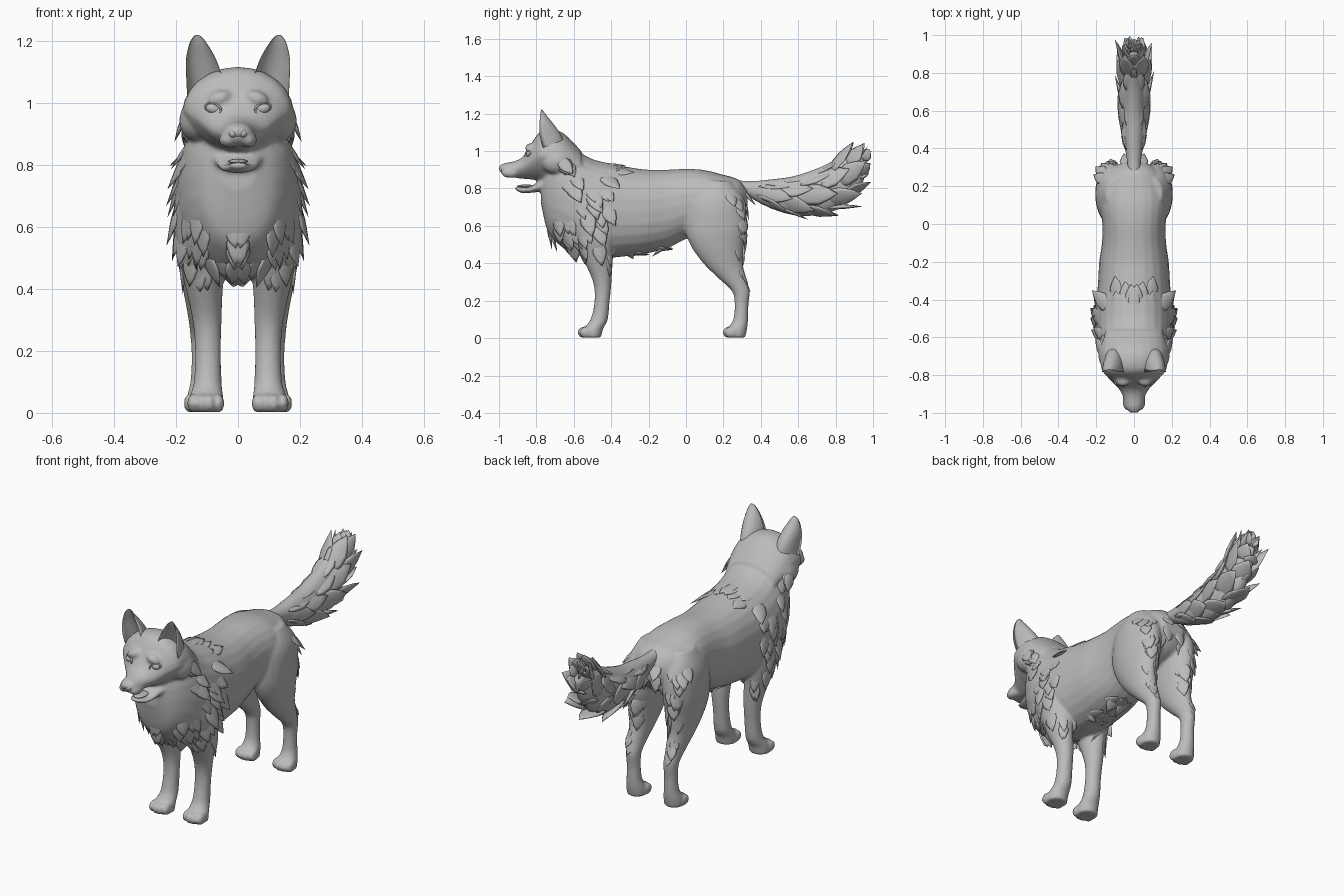
import bpy, bmesh, math, random
from mathutils import Vector, Matrix
from mathutils.bvhtree import BVHTree

random.seed(4)
if "Cube" in bpy.data.objects:
    bpy.data.objects.remove(bpy.data.objects["Cube"])

grey = bpy.data.materials.new("fur_grey")
grey.use_nodes = True
grey.diffuse_color = (0.5, 0.5, 0.5, 1)
grey.node_tree.nodes["Principled BSDF"].inputs["Base Color"].default_value = grey.diffuse_color


def finish(name, bm):
    """Turn a bmesh into a smooth, coloured object."""
    bmesh.ops.recalc_face_normals(bm, faces=bm.faces)
    for f in bm.faces:
        f.smooth = True
    mesh = bpy.data.meshes.new(name)
    bm.to_mesh(mesh)
    bm.free()
    mesh.materials.append(grey)
    obj = bpy.data.objects.new(name, mesh)
    bpy.context.collection.objects.link(obj)
    return obj


def skin(bm, rings):
    """Join rings of points into a capped tube."""
    rows = [[bm.verts.new(p) for p in ring] for ring in rings]
    n = len(rows[0])
    for a, b in zip(rows, rows[1:]):
        for i in range(n):
            j = (i + 1) % n
            bm.faces.new((a[i], a[j], b[j], b[i]))
    bm.faces.new(rows[0])
    bm.faces.new(rows[-1])


def refine(rows, steps=4):
    """Catmull-Rom interpolation of profile rows."""
    out = []
    for i in range(len(rows) - 1):
        p = [Vector(rows[max(0, min(len(rows) - 1, i + k))]) for k in (-1, 0, 1, 2)]
        for s in range(steps):
            t = s / steps
            out.append(p[1] + 0.5 * t * (p[2] - p[0] + t * (
                2 * p[0] - 5 * p[1] + 4 * p[2] - p[3] + t * (3 * (p[1] - p[2]) + p[3] - p[0]))))
    return out + [Vector(rows[-1])]


ANGLES = [math.tau * i / 24 for i in range(24)]


def loft_y(bm, rows, pinch=0, power=1):
    """Rows of y, top z, bottom z, half width; pinch narrows the underside, power < 1 flattens the sides."""
    outline = []
    for a in ANGLES:
        c, s = [math.copysign(abs(v) ** power, v) for v in (math.cos(a), math.sin(a))]
        outline.append((c * (1 - pinch * max(0, -s)), s))
    skin(bm, [[(w * c, y, (t + b) / 2 + (t - b) / 2 * s) for c, s in outline]
              for y, t, b, w in refine(rows)])


def loft_z(bm, rows, side, cup=1):
    """Rows of z, x, front y, back y, half width; cup < 0 hollows the front."""
    rings = []
    for z, x, f, b, w in refine(rows):
        mid, r = ((f + b) / 2, (b - f) / 2) if cup > 0 else (f, b - f)
        rings.append([(side * (x + w * math.cos(a)),
                       mid + r * math.sin(a) * (cup if math.sin(a) < 0 else 1), z) for a in ANGLES])
    skin(bm, rings)


def ball(bm, pos, radii, tilt=0):
    m = Matrix.Translation(pos) @ Matrix.Rotation(tilt, 4, 'Y') @ Matrix.Diagonal((*radii, 1))
    bmesh.ops.create_uvsphere(bm, u_segments=20, v_segments=12, radius=1, matrix=m)


def tuft(bm, base, flow, normal, length, width):
    """A flat, pointed lock of fur that curls a little off the skin."""
    flow = flow.normalized()
    across = flow.cross(normal).normalized()
    up = across.cross(flow)
    rings = []
    for t, w in ((0, .6), (.25, .95), (.5, 1), (.75, .6), (1, .03)):
        c = base + flow * length * t + up * length * .06 * t * t
        rings.append([c + across * width * w * math.cos(a) + up * width * .22 * w * math.sin(a)
                      for a in ANGLES[::3]])
    skin(bm, rings)


# Body: torso, head, jaw and legs fused into one skin
bm = bmesh.new()
loft_y(bm, [(-.775, .88, .72, .06), (-.74, .96, .57, .12), (-.68, 1.03, .5, .165),
            (-.6, 1.01, .45, .192), (-.5, .957, .43, .2), (-.4, .933, .43, .197),
            (-.3, .913, .44, .19), (-.2, .9, .455, .184), (-.1, .9, .48, .17), (0, .905, .53, .168),
            (.1, .898, .56, .178), (.2, .873, .58, .165), (.28, .848, .62, .13), (.328, .79, .69, .06)], 0, .9)
loft_y(bm, [(-.992, .925, .885, .028), (-.97, .936, .866, .046), (-.92, .945, .858, .057),
            (-.88, .964, .852, .076), (-.85, 1.0, .85, .104), (-.81, 1.067, .845, .142),
            (-.77, 1.11, .835, .172), (-.7, 1.115, .82, .18), (-.64, 1.083, .82, .172),
            (-.56, 1.0, .82, .15)], .3)
loft_y(bm, [(-.915, .81, .794, .024), (-.88, .808, .776, .046), (-.84, .808, .776, .06),
            (-.8, .83, .78, .07), (-.75, .87, .785, .085)])
for s in (-1, 1):
    # Front leg
    loft_z(bm, [(.82, .11, -.6, -.42, .065), (.7, .115, -.65, -.38, .09), (.55, .115, -.61, -.38, .088),
                (.42, .11, -.55, -.392, .063), (.3, .1, -.497, -.398, .047), (.2, .097, -.489, -.408, .042),
                (.1, .098, -.51, -.418, .045), (.05, .102, -.55, -.443, .055), (.003, .104, -.565, -.453, .057)], s)
    # Hind leg
    loft_z(bm, [(.84, .09, .08, .24, .06), (.74, .108, .005, .312, .09), (.6, .115, -.008, .326, .09),
                (.5, .118, .022, .308, .078), (.4, .118, .092, .303, .06), (.32, .117, .173, .323, .046),
                (.25, .116, .246, .341, .038), (.18, .115, .26, .334, .035), (.1, .115, .253, .332, .039),
                (.05, .115, .223, .327, .05), (.003, .115, .213, .317, .052)], s)
    # Toes, cheeks, brows and upper lips
    for leg_x, toe_y in ((.104, -.55), (.115, .226)):
        for k in (-1.5, -.5, .5, 1.5):
            ball(bm, (s * (leg_x + k * .028), toe_y + abs(k) * .01, .031), (.018, .036, .031))
    ball(bm, (s * .13, -.69, .945), (.06, .085, .07))
    ball(bm, (s * .06, -.83, 1.015), (.04, .03, .025), s * .35)
    ball(bm, (s * .032, -.94, .882), (.03, .048, .026))
body = finish("body", bm)
remesh = body.modifiers.new("fuse", 'REMESH')
remesh.mode = 'VOXEL'
remesh.voxel_size = .009
remesh.use_smooth_shade = True
smooth = body.modifiers.new("soften", 'SMOOTH')
smooth.iterations = 4
bpy.context.view_layer.update()
skin_tree = BVHTree.FromObject(body, bpy.context.evaluated_depsgraph_get())

# Ears with hollow fronts
for s, label in ((1, "left"), (-1, "right")):
    bm = bmesh.new()
    loft_z(bm, [(1.02, .108, -.765, -.65, .056), (1.08, .109, -.782, -.665, .058), (1.14, .119, -.783, -.705, .049),
                (1.19, .128, -.78, -.745, .03), (1.213, .131, -.776, -.762, .015),
                (1.221, .132, -.773, -.768, .004)], s, -.55)
    finish(label + "_ear", bm)

# Eyes with almond lids, seated on the face
for s, label in ((1, "left"), (-1, "right")):
    hit = skin_tree.ray_cast(Vector((s * .08, -2, .983)), Vector((0, 1, 0)))[0]
    bm = bmesh.new()
    ball(bm, hit + Vector((0, .004, 0)), (.024, .014, .016), -s * .2)
    finish(label + "_eye", bm)
    bm = bmesh.new()
    rim = []
    for a in ANGLES + ANGLES[:1]:
        out = Vector((math.cos(a), 0, math.sin(a)))
        centre = hit + Vector((.025 * out.x, s * .013 * out.x + .002, .016 * out.z + s * .005 * out.x))
        rim.append([centre + out * .0035 * math.cos(t) + Vector((0, .008 * math.sin(t), 0)) for t in ANGLES[::4]])
    skin(bm, rim)
    finish(label + "_eyelid", bm)

# Nose and tongue
bm = bmesh.new()
ball(bm, (0, -.977, .908), (.031, .022, .022))
for s in (-1, 1):
    ball(bm, (s * .016, -.982, .902), (.014, .016, .014))
finish("nose", bm)
bm = bmesh.new()
ball(bm, (0, -.855, .812), (.032, .05, .009))
finish("tongue", bm)

# Fur: locks rooted under the skin in boxed regions, mirrored
REGIONS = [  # name, box low, box high, cast, flow, count, length, width
    ("shoulder_fur", (1, -.68, .5), (1, -.42, .9), (-1, 0, 0), (0, .35, -1), 32, .13, .036),
    ("chest_fur", (0, -2, .47), (.15, -2, .66), (0, 1, 0), (-.15, .1, -1), 11, .11, .034),
    ("cheek_fur", (1, -.69, .88), (1, -.63, .98), (-1, 0, 0), (0, .6, -.8), 8, .1, .03),
    ("rump_fur", (.03, 1, .45), (.17, 1, .8), (0, -1, 0), (.1, .2, -1), 22, .1, .03),
    ("hock_fur", (.1, 1, .28), (.14, 1, .42), (0, -1, 0), (.05, .1, -1), 4, .07, .022),
    ("elbow_fur", (.08, -.2, .36), (.15, -.2, .48), (0, -1, 0), (.1, .1, -1), 6, .1, .024),
    ("belly_fur", (0, -.6, 0), (.06, -.14, 0), (0, 0, 1), (0, 1, -.15), 8, .11, .03),
    ("withers_fur", (0, -.52, 2), (.13, -.36, 2), (0, 0, -1), (.1, 1, 0), 6, .11, .036),
]
for name, low, high, cast, flow, count, length, width in REGIONS:
    bm = bmesh.new()
    for _ in range(count):
        start = Vector([random.uniform(a, b) for a, b in zip(low, high)])
        hit, normal, _face, _dist = skin_tree.ray_cast(start, Vector(cast))
        if hit is None:
            continue
        run = Vector(flow) + Vector((0, random.uniform(-.2, .2), 0))
        run = (run - normal * run.dot(normal)).normalized() + normal * .11
        size = random.uniform(.8, 1.2)
        for s in (-1, 1):
            flip = Vector((s, 1, 1))
            tuft(bm, (hit - normal * width * .36) * flip, run * flip, normal * flip, length * size, width * size)
    finish(name, bm)

# Tail: a deep core clad in long leaf-shaped locks
TAIL = refine([(.2, .825, .03, .03), (.32, .803, .035, .037), (.45, .775, .055, .075), (.6, .762, .068, .108),
               (.75, .795, .068, .122), (.86, .875, .05, .1), (.94, .96, .02, .045)])
bm = bmesh.new()
locks = bmesh.new()
rings = []
for i, (y, z, w, h) in enumerate(TAIL):
    a, b = TAIL[max(i - 1, 0)], TAIL[min(i + 1, len(TAIL) - 1)]
    along = Vector((0, b[0] - a[0], b[1] - a[1])).normalized()
    up = Vector((1, 0, 0)).cross(along)
    centre = Vector((0, y, z))
    rings.append([centre + Vector((w * math.cos(t), 0, 0)) + up * h * math.sin(t) for t in ANGLES])
    if i > 4 and i % 3 == 0:
        for k in range(6):
            t = math.tau * (k + i / 6) / 6
            out = Vector((math.cos(t), 0, 0)) + up * math.sin(t)
            base = centre + Vector((w * math.cos(t), 0, 0)) * .75 + up * h * math.sin(t) * .75
            run = (along + out * .2).normalized()
            # Locks stop at the tip of the tail
            reach = min(.22, (.985 - base.y) / max(run.y, .1), (1.05 - base.z) / max(run.z, .1))
            if reach > .05:
                tuft(locks, base, run, out, reach * random.uniform(.85, 1), .028 + w * .42)
skin(bm, rings)
finish("tail", bm)
for x, rise in ((-.02, .5), (0, 1.1), (.02, .8)):
    tuft(locks, Vector((x, .88, .92)), Vector((x, .8, rise)), Vector((0, -.8, .6)), .14, .035)
finish("tail_fur", locks)
